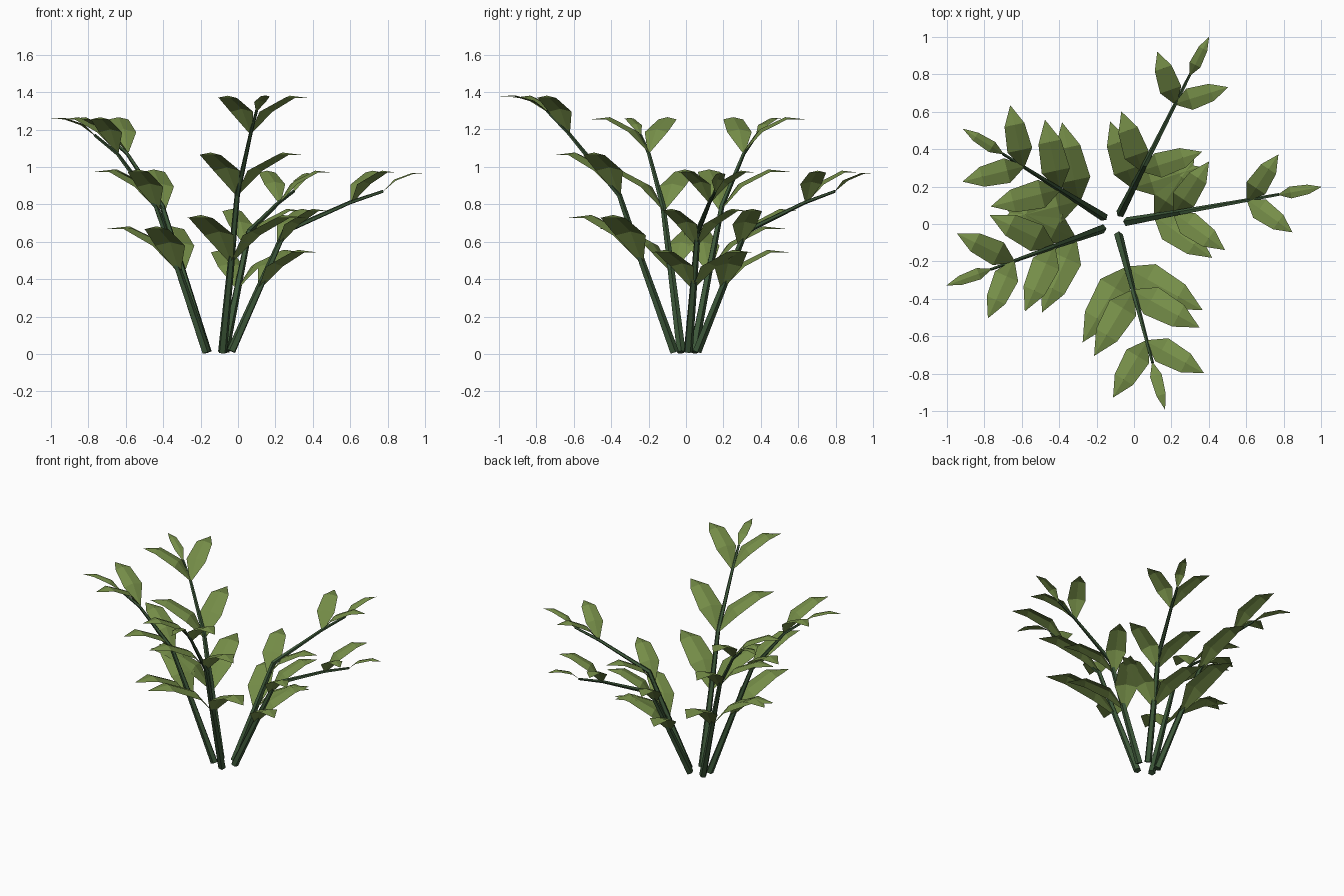
import bpy, bmesh
from math import radians, cos, sin, pi
from mathutils import Vector

if "Cube" in bpy.data.objects:
    bpy.data.objects.remove(bpy.data.objects["Cube"])

CENTRE = Vector((-0.10, 0, 0))


def material(name, color):
    m = bpy.data.materials.new(name)
    m.diffuse_color = color
    m.use_nodes = True
    m.node_tree.nodes["Principled BSDF"].inputs["Base Color"].default_value = m.diffuse_color
    return m


LEAF = material("leaf_green", (0.18, 0.27, 0.065, 1))
STEM = material("stem_green", (0.045, 0.095, 0.04, 1))


def finish(name, bm, mat):
    me = bpy.data.meshes.new(name)
    bm.to_mesh(me)
    bm.free()
    me.materials.append(mat)
    bpy.context.collection.objects.link(bpy.data.objects.new(name, me))


def direction(az):
    return Vector((cos(az), sin(az), 0))


def at(az, r, z):
    return CENTRE + direction(az) * r + Vector((0, 0, z))


def add_tube(bm, az, path, r0, r1, sides=5):
    """Tapered faceted stem through (radius, height) points."""
    pts = [at(az, *p) for p in path]
    side = direction(az + pi / 2)
    total = sum((b - a).length for a, b in zip(pts, pts[1:]))
    run, rings = 0, []
    for i, p in enumerate(pts):
        if i:
            run += (p - pts[i - 1]).length
        t = (pts[min(i + 1, len(pts) - 1)] - pts[max(i - 1, 0)]).normalized()
        up = t.cross(side)
        rad = r0 + (r1 - r0) * run / total
        rings.append([bm.verts.new(p + rad * (side * cos(2 * pi * k / sides) + up * sin(2 * pi * k / sides)))
                      for k in range(sides)])
    for a, b in zip(rings, rings[1:]):
        for k in range(sides):
            n = (k + 1) % sides
            bm.faces.new((a[k], a[n], b[n], b[k]))
    bm.faces.new(rings[0][::-1])
    bm.faces.new(rings[-1])


def add_leaf(bm, base, az, length, rise, width):
    """Arched blade with a shallow ridge along the midrib."""
    d, s = direction(az), direction(az + pi / 2)
    rows = []
    for along, up, half in ((0, 0, 0.12), (0.27, 0.63, 1), (0.69, 1.0, 0.8)):
        c = base + d * along * length + Vector((0, 0, up * rise))
        ridge = Vector((0, 0, 0.22 * half * width))
        side = s * half * width
        rows.append([bm.verts.new(v) for v in (c - side - ridge / 2, c + ridge / 2, c + side - ridge / 2)])
    tip = bm.verts.new(base + d * length * 1.015 + Vector((0, 0, rise * 0.97)))
    for a, b in zip(rows, rows[1:]):
        for k in (0, 1):
            bm.faces.new((a[k], a[k + 1], b[k + 1], b[k]))
    for k in (0, 1):
        bm.faces.new((rows[-1][k], rows[-1][k + 1], tip))


# Stem profiles: path, leaf pair nodes (r, z, length, rise), end leaf (length, rise)
LOW = ([(0.065, 0.015), (0.21, 0.335), (0.355, 0.655), (0.71, 0.81), (0.89, 0.87)],
       [(0.217, 0.35, 0.37, 0.20), (0.32, 0.58, 0.33, 0.19), (0.72, 0.81, 0.29, 0.165)], (0.228, 0.095))
MID = ([(0.075, 0.01), (0.23, 0.44), (0.36, 0.79), (0.58, 1.07), (0.71, 1.17)],
       [(0.23, 0.44, 0.425, 0.235), (0.35, 0.77, 0.375, 0.21), (0.58, 1.08, 0.33, 0.18)], (0.248, 0.09))
TALL = ([(0.065, 0.01), (0.24, 0.48), (0.37, 0.85), (0.65, 1.18), (0.77, 1.30)],
        [(0.245, 0.49, 0.455, 0.245), (0.37, 0.85, 0.40, 0.22), (0.65, 1.18, 0.345, 0.195)], (0.255, 0.08))

STEMS = (("right", 10.2, LOW), ("back", 63.4, LOW), ("back_left", 148, MID),
         ("front_left", 200, MID), ("front", 285, TALL))

for name, deg, (path, pairs, (end_len, end_rise)) in STEMS:
    az = radians(deg)
    # stem
    bm = bmesh.new()
    add_tube(bm, az, path, 0.025, 0.008)
    finish(name + "_stem", bm, STEM)
    # paired leaves and the narrow end leaf
    bm = bmesh.new()
    for r, z, length, rise in pairs:
        for turn in (-46, 46):
            add_leaf(bm, at(az, r, z), az + radians(turn), length, rise, 0.205 * length)
    add_leaf(bm, at(az, *path[-1]), az, end_len, end_rise, 0.032)
    finish(name + "_leaves", bm, LEAF)
